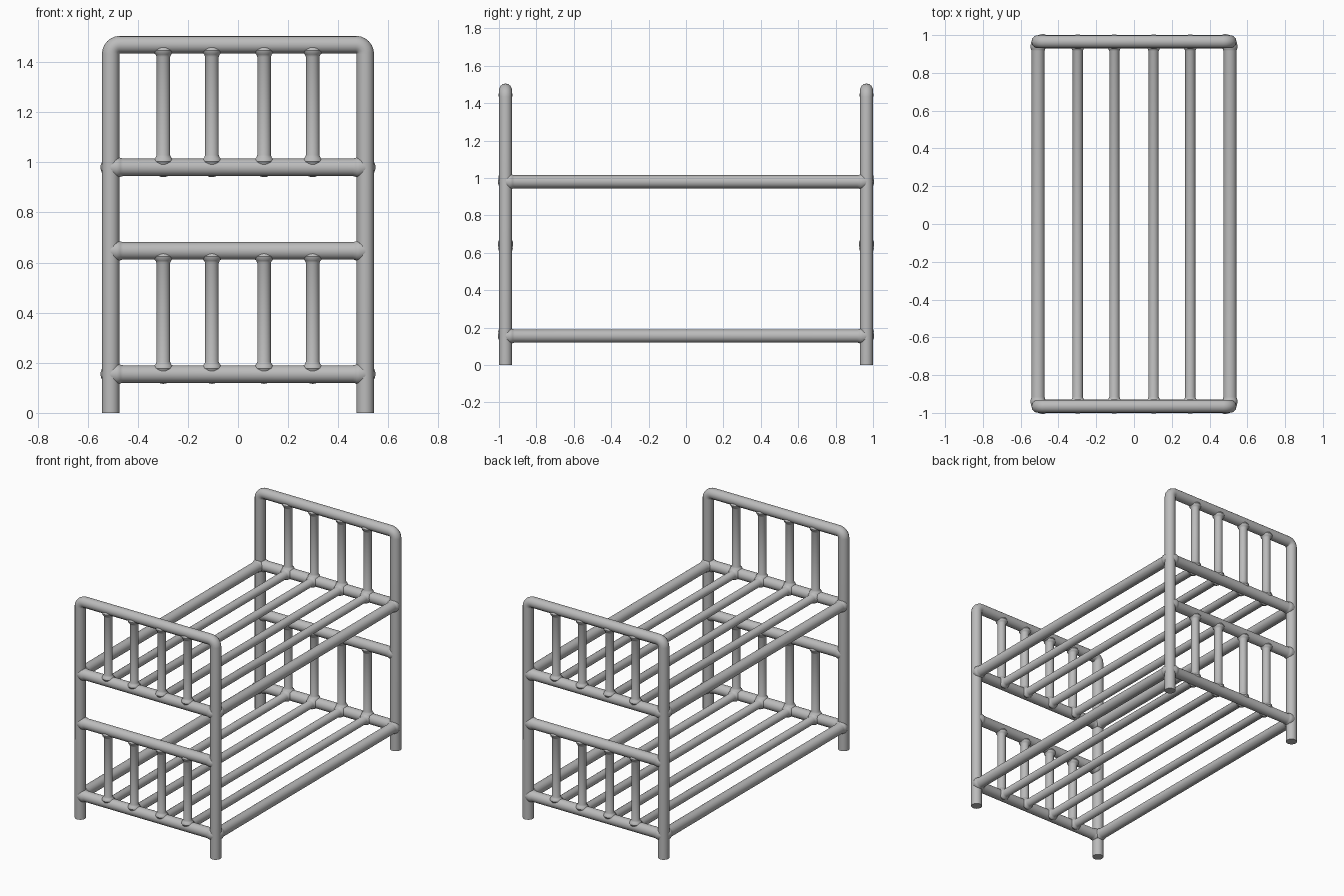
import bpy, bmesh, math
from mathutils import Vector

cube = bpy.data.objects.get("Cube")
if cube:
    bpy.data.objects.remove(cube, do_unlink=True)

metal = bpy.data.materials.new("grey_metal")
metal.use_nodes = True
GREY = (0.5, 0.5, 0.5, 1)
metal.diffuse_color = GREY
metal.node_tree.nodes["Principled BSDF"].inputs["Base Color"].default_value = GREY

R, BAR = 0.035, 0.027          # main tube and thin bar radii
X, Y = 0.508, 0.965            # post centre lines
TOP, UPPER, MIDDLE, LOWER = 1.47, 0.98, 0.647, 0.155
BARS = (-0.298, -0.104, 0.104, 0.298)
SIDES = 24


def finish(obj):
    obj.data.materials.append(metal)
    bpy.ops.object.select_all(action="DESELECT")
    obj.select_set(True)
    bpy.context.view_layer.objects.active = obj
    bpy.ops.object.shade_smooth_by_angle(angle=math.radians(40))


def tube(name, a, b, radius, flare):
    """Straight tube between two centre lines, with weld fillets at both ends."""
    a, b = Vector(a), Vector(b)
    length = (b - a).length
    fillet = ((R - 0.012, radius + flare), (R, radius + flare * 0.75),
              (R + 0.004, radius + flare * 0.35), (R + 0.014, radius))
    rings = [(0, radius)] + list(fillet)
    rings += [(length - d, r) for d, r in reversed(rings)]
    turn = (b - a).to_track_quat("Z", "Y")
    bm = bmesh.new()
    loops = []
    for d, r in rings:
        loop = []
        for i in range(SIDES):
            t = math.tau * i / SIDES
            loop.append(bm.verts.new(a + turn @ Vector((r * math.cos(t), r * math.sin(t), d))))
        loops.append(loop)
    for low, high in zip(loops, loops[1:]):
        for i in range(SIDES):
            j = (i + 1) % SIDES
            bm.faces.new((low[i], low[j], high[j], high[i]))
    bm.faces.new(loops[0][::-1])
    bm.faces.new(loops[-1])
    mesh = bpy.data.meshes.new(name)
    bm.to_mesh(mesh)
    bm.free()
    obj = bpy.data.objects.new(name, mesh)
    bpy.context.collection.objects.link(obj)
    finish(obj)


def end_frame(name, y):
    """Two posts and the top rail as one bent tube."""
    bend = R + 0.002
    half = [(X, 0)]
    for i in range(7):
        t = math.pi / 2 * i / 6
        half.append((X - bend + bend * math.cos(t), TOP - bend + bend * math.sin(t)))
    path = half + [(-x, z) for x, z in reversed(half)]
    curve = bpy.data.curves.new(name, "CURVE")
    curve.dimensions = "3D"
    curve.bevel_depth = R
    curve.bevel_resolution = 5
    curve.use_fill_caps = True
    spline = curve.splines.new("POLY")
    spline.points.add(len(path) - 1)
    for point, (x, z) in zip(spline.points, path):
        point.co = (x, y, z, 1)
    obj = bpy.data.objects.new(name, curve)
    bpy.context.collection.objects.link(obj)
    bpy.ops.object.select_all(action="DESELECT")
    obj.select_set(True)
    bpy.context.view_layer.objects.active = obj
    bpy.ops.object.convert(target="MESH")
    finish(bpy.context.object)


# Head and foot ends: bent frame, cross rails and upright bars
for end, y in (("front", -Y), ("back", Y)):
    end_frame(end + "_frame", y)
    for level, z in (("upper", UPPER), ("middle", MIDDLE), ("lower", LOWER)):
        tube(f"{end}_{level}_rail", (-X, y, z), (X, y, z), R, 0.006)
    for level, low, high in (("upper", UPPER, TOP), ("lower", LOWER, MIDDLE)):
        for i, x in enumerate(BARS):
            tube(f"{end}_{level}_bar_{i + 1}", (x, y, low), (x, y, high), BAR, 0.012)

# Bunk bases: side rails and long slats
for level, z in (("upper", UPPER), ("lower", LOWER)):
    for side, x in (("right", -X), ("left", X)):
        tube(f"{level}_{side}_side_rail", (x, -Y, z), (x, Y, z), R, 0.006)
    for i, x in enumerate(BARS):
        tube(f"{level}_slat_{i + 1}", (x, -Y, z), (x, Y, z), BAR, 0.012)
